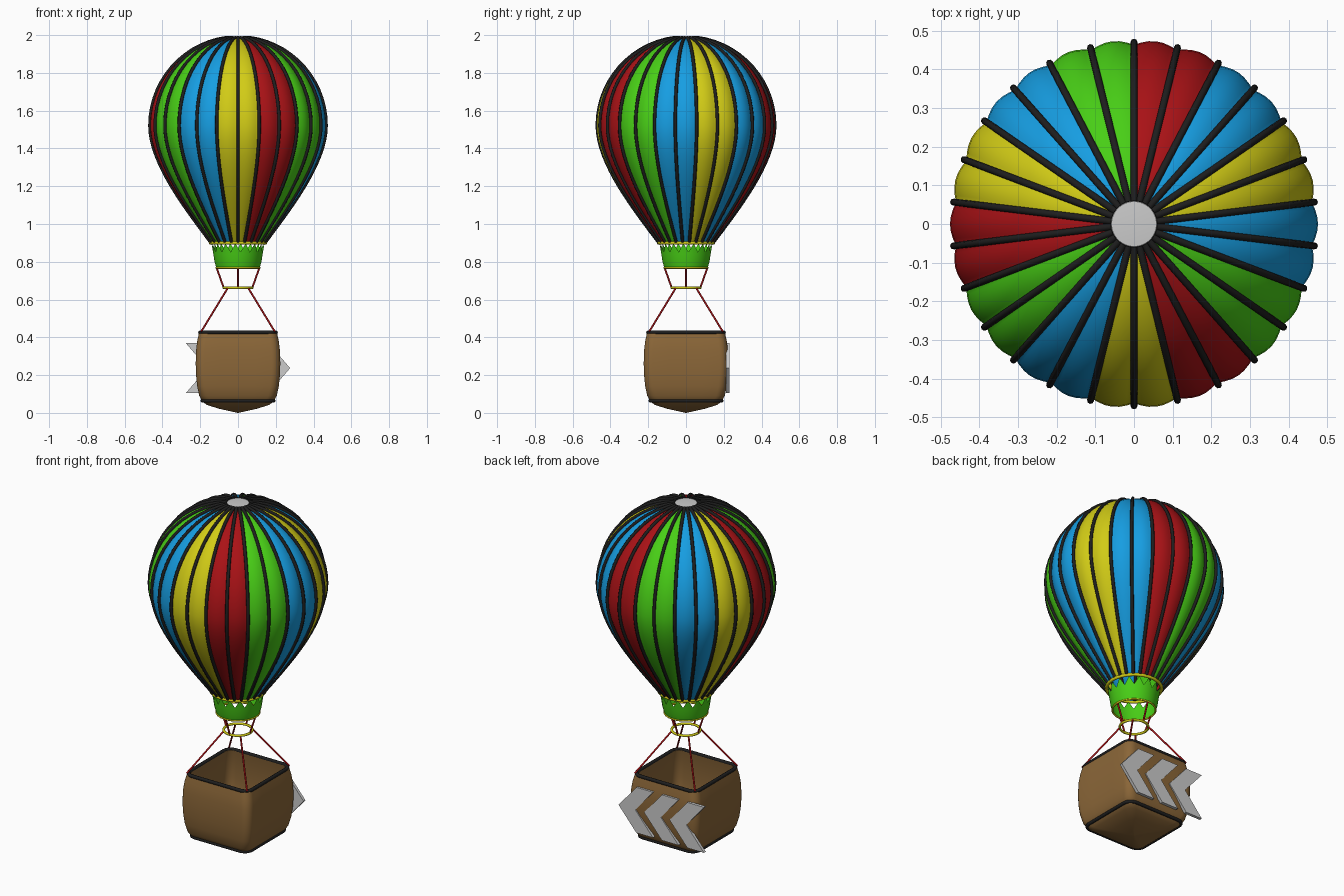
import bpy, bmesh
from math import sin, cos, pi, radians

if "Cube" in bpy.data.objects:
    bpy.data.objects.remove(bpy.data.objects["Cube"])

def mat(name, *rgb):
    m = bpy.data.materials.new(name)
    m.diffuse_color = (*rgb, 1)
    m.use_nodes = True
    m.node_tree.nodes["Principled BSDF"].inputs["Base Color"].default_value = m.diffuse_color
    return m

RED = mat("red", .40, .006, .008)
BLUE = mat("blue", .008, .34, .76)
YELLOW = mat("yellow", .64, .60, .008)
GREEN = mat("green", .065, .62, .008)
BROWN = mat("wicker_brown", .26, .135, .04)
BLACK = mat("black", .013, .013, .013)

def finish(name, bm, mats=(), angle=40):
    bmesh.ops.remove_doubles(bm, verts=bm.verts, dist=1e-5)
    bmesh.ops.recalc_face_normals(bm, faces=bm.faces)
    me = bpy.data.meshes.new(name)
    bm.to_mesh(me)
    bm.free()
    for m in mats:
        me.materials.append(m)
    ob = bpy.data.objects.new(name, me)
    bpy.context.collection.objects.link(ob)
    bpy.context.view_layer.objects.active = ob
    ob.select_set(True)
    bpy.ops.object.shade_smooth_by_angle(angle=radians(angle))
    ob.select_set(False)
    return ob

def tubes(name, paths, radius, m, cyclic=False):
    """One mesh of round tubes swept along the given point paths."""
    cu = bpy.data.curves.new(name, 'CURVE')
    cu.dimensions = '3D'
    cu.bevel_depth = radius
    cu.bevel_resolution = 2
    cu.use_fill_caps = True
    for pts in paths:
        sp = cu.splines.new('POLY')
        sp.points.add(len(pts) - 1)
        for p, co in zip(sp.points, pts):
            p.co = (*co, 1)
        sp.use_cyclic_u = cyclic
        sp.use_smooth = True
    cu.materials.append(m)
    ob = bpy.data.objects.new(name, cu)
    bpy.context.collection.objects.link(ob)
    bpy.context.view_layer.objects.active = ob
    ob.select_set(True)
    bpy.ops.object.convert(target='MESH')
    bpy.context.object.select_set(False)

def polar(r, a, z):
    return (r * cos(a), r * sin(a), z)

def circle(r, z, n=48):
    return [polar(r, 2 * pi * i / n, z) for i in range(n)]

def loft(bm, rings, closed=True):
    """Quads between successive rings; returns rows of faces."""
    vs = [[bm.verts.new(p) for p in ring] for ring in rings]
    n = len(vs[0])
    for a, b in zip(vs, vs[1:]):
        for i in range(n if closed else n - 1):
            j = (i + 1) % n
            bm.faces.new((a[i], a[j], b[j], b[i]))
    return vs

# Envelope profile: quarter circle above, Bezier taper below
CZ, R = 1.521, .470
def profile(a0):
    pts = []
    for i in range(15):
        a = a0 + (pi / 2 - a0) * i / 14
        pts.append((R * sin(a), CZ + R * cos(a)))
    ctrl = ((R, CZ), (R, 1.32), (.27, 1.07), (.143, .90))
    for i in range(1, 17):
        t = i / 16
        w = ((1 - t)**3, 3 * t * (1 - t)**2, 3 * t * t * (1 - t), t**3)
        pts.append(tuple(sum(k * c[d] for k, c in zip(w, ctrl)) for d in (0, 1)))
    return pts

# Envelope: 26 bulging gores coloured in pairs, clockwise from the back
N, SEG = 26, 6
palette = [RED, BLUE, YELLOW, GREEN]
pairs = [0, 1, 2, 1, 3, 0, 2, 1, 3, 0, 2, 1, 3]
bm = bmesh.new()
for g in range(N):
    rings = []
    for r, z in profile(.012):
        ring = []
        for s in range(SEG + 1):
            f = s / SEG
            k = .986 + .026 * sin(pi * f)
            ring.append(polar(r * k, pi / 2 - 2 * pi * (g + f) / N, z - .003 * (z > CZ)))
        rings.append(ring)
    start = len(bm.faces)
    loft(bm, rings, False)
    bm.faces.ensure_lookup_table()
    for f in bm.faces[start:]:
        f.material_index = pairs[g // 2]
finish("envelope", bm, palette)

# Black seam ribs
rib = profile(.125)
tubes("seam_ribs", [[polar(r, pi / 2 - 2 * pi * g / N, z) for r, z in rib]
                    for g in range(N)], .009, BLACK)

# Grey vent cap on the crown
bm = bmesh.new()
loft(bm, [circle(.064, 1.982), circle(.058, 1.990), circle(.03, 1.992)])
bmesh.ops.holes_fill(bm, edges=[e for e in bm.edges if e.is_boundary and e.verts[0].co.z > 1.991])
finish("crown_vent", bm)

# Skirt with zigzag top edge, and its yellow hoops
TEETH = 16
bm = bmesh.new()
n = TEETH * 2
top = [polar(.141 if i % 2 else .133, 2 * pi * (i + .5) / n, .897 if i % 2 else .852)
       for i in range(n)]
low = [[polar(r, 2 * pi * (i + .5) / n, z) for i in range(n)]
       for r, z in ((.115, .768), (.125, .80), (.131, .84))]
loft(bm, low + [top])
finish("skirt", bm, [GREEN])
tubes("mouth_hoop", [circle(.146, .90)], .009, YELLOW, True)
tubes("skirt_hoop", [circle(.115, .768)], .005, YELLOW, True)
tubes("load_ring", [circle(.076, .663)], .007, YELLOW, True)

# Ropes: four from skirt to load ring, four from ring to basket corners
tubes("upper_ropes", [[polar(.113, k * pi / 2, .768), polar(.076, k * pi / 2, .663)]
                      for k in range(4)], .005, RED)
tubes("basket_ropes", [[(.053 * x, .053 * y, .663), (.195 * x, .195 * y, .43)]
                       for x in (-1, 1) for y in (-1, 1)], .005, RED)

# Basket: rounded squares lofted up the outside and down the inside
def rounded_square(h, z, c=.045, n=6, side=4):
    c = min(c, h * .25)
    pts = []
    for q in range(4):
        cx, cy = ((1, 1), (-1, 1), (-1, -1), (1, -1))[q]
        arc = [((h - c) * cx + c * cos(a), (h - c) * cy + c * sin(a), z)
               for a in ((q + i / n) * pi / 2 for i in range(n + 1))]
        pts += arc
        ex, ey = arc[-1][:2]
        dx, dy = ((-1, 0), (0, -1), (1, 0), (0, 1))[q]
        for i in range(1, side):
            d = 2 * (h - c) * i / side
            pts.append((ex + dx * d, ey + dy * d, z))
    return pts

section = [(.002, 0), (.10, .022), (.165, .042), (.188, .06), (.205, .09), (.216, .14),
           (.222, .20), (.224, .26), (.222, .33), (.216, .38), (.206, .425),
           (.192, .425), (.202, .36), (.206, .26), (.200, .15), (.180, .085), (.002, .075)]
bm = bmesh.new()
rows = loft(bm, [rounded_square(h, z) for h, z in section])
bm.faces.new(rows[0])
bm.faces.new(rows[-1])
finish("basket", bm, [BROWN])
tubes("basket_rim", [rounded_square(.201, .426)], .010, BLACK, True)
tubes("basket_base_trim", [rounded_square(.190, .064)], .009, BLACK, True)

# Three grey chevrons on the back, pointing to +x
W, D, H, PITCH, ZC = .108, .115, .133, .165, .237
outline = [(0, H), (W, H), (W + D, 0), (W, -H), (0, -H), (D, 0)]
for k in range(3):
    x0 = -.277 + PITCH * k
    bm = bmesh.new()
    front, back = loft(bm, [[(x0 + x, y, ZC + z) for x, z in outline] for y in (.212, .229)])
    bm.faces.new(front)
    bm.faces.new(back)
    finish(f"chevron_{k + 1}", bm, angle=20)
